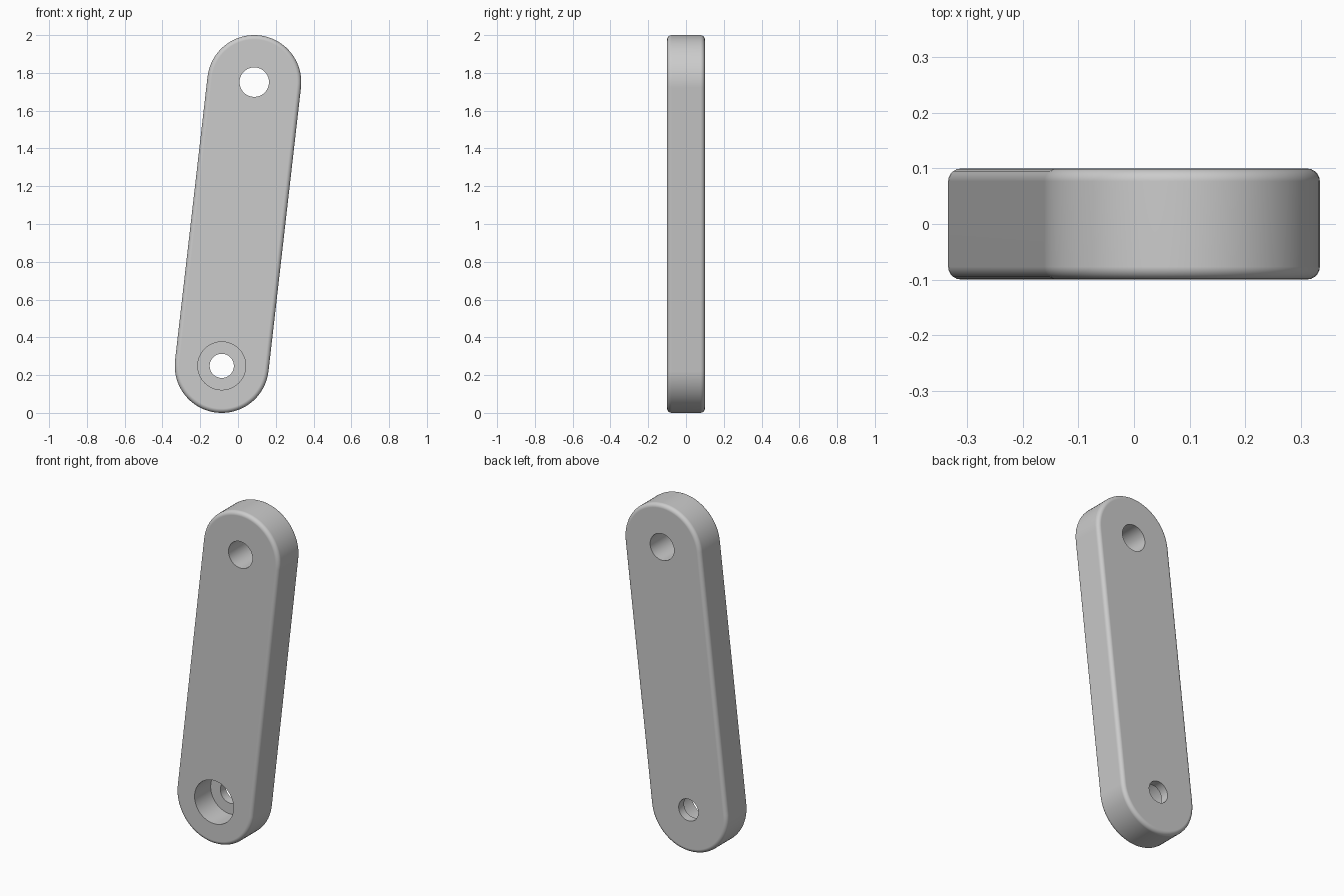
import bpy
import bmesh
import math
from mathutils import Vector

cube = bpy.data.objects.get("Cube")
if cube:
    bpy.data.objects.remove(cube, do_unlink=True)

RADIUS, HALF_DEPTH, FILLET, ARC_STEPS = 0.249, 0.1, 0.023, 40
TOP = Vector((0.086, 0, 2 - RADIUS))
BOTTOM = Vector((-0.086, 0, RADIUS))

grey = bpy.data.materials.new("grey metal")
grey.use_nodes = True
colour = (0.6, 0.6, 0.6, 1)
grey.diffuse_color = colour
grey.node_tree.nodes["Principled BSDF"].inputs["Base Color"].default_value = colour


def make_arm():
    """Slanted bar with round ends and filleted front and back rims."""
    lean = math.atan2(TOP.z - BOTTOM.z, TOP.x - BOTTOM.x) - math.pi / 2
    bm = bmesh.new()
    outline = []
    for centre, start in ((TOP, lean), (BOTTOM, lean + math.pi)):
        for i in range(ARC_STEPS + 1):
            a = start + math.pi * i / ARC_STEPS
            offset = Vector((math.cos(a), 0, math.sin(a))) * RADIUS
            outline.append(bm.verts.new(centre + offset + Vector((0, -HALF_DEPTH, 0))))
    face = bm.faces.new(outline)
    extruded = bmesh.ops.extrude_face_region(bm, geom=[face])
    back = [v for v in extruded["geom"] if isinstance(v, bmesh.types.BMVert)]
    bmesh.ops.translate(bm, verts=back, vec=(0, 2 * HALF_DEPTH, 0))
    bmesh.ops.recalc_face_normals(bm, faces=bm.faces)
    rims = [e for e in bm.edges if abs(e.verts[0].co.y - e.verts[1].co.y) < 0.001]
    bmesh.ops.bevel(bm, geom=rims, offset=FILLET, segments=5, profile=0.5,
                    affect='EDGES', clamp_overlap=True)
    mesh = bpy.data.meshes.new("link_arm")
    bm.to_mesh(mesh)
    bm.free()
    mesh.materials.append(grey)
    obj = bpy.data.objects.new("link_arm", mesh)
    bpy.context.collection.objects.link(obj)
    return obj


def drill(obj, centre, radius, y_from, y_to):
    """Cut a round hole along y."""
    bpy.ops.mesh.primitive_cylinder_add(
        vertices=64, radius=radius, depth=y_to - y_from,
        location=(centre.x, (y_from + y_to) / 2, centre.z),
        rotation=(math.pi / 2, 0, 0))
    cutter = bpy.context.object
    cutter.name = "hole_cutter"
    cutter.hide_render = True
    cutter.data.materials.append(grey)
    mod = obj.modifiers.new("hole", 'BOOLEAN')
    mod.operation, mod.solver, mod.object = 'DIFFERENCE', 'EXACT', cutter
    select(obj)
    bpy.ops.object.modifier_apply(modifier=mod.name)
    bpy.data.objects.remove(cutter, do_unlink=True)


def select(obj):
    bpy.ops.object.select_all(action='DESELECT')
    obj.select_set(True)
    bpy.context.view_layer.objects.active = obj


arm = make_arm()
# Plain hole at the top, counterbored hole at the bottom
drill(arm, TOP, 0.078, -0.3, 0.3)
drill(arm, BOTTOM, 0.127, -0.3, 0.05)
drill(arm, BOTTOM, 0.064, -0.3, 0.3)

# Smooth sides and fillets, crisp hole edges, flat faces
select(arm)
bpy.ops.object.shade_smooth_by_angle(angle=math.radians(30))
normals = arm.modifiers.new("flat_faces", 'WEIGHTED_NORMAL')
normals.keep_sharp = True
